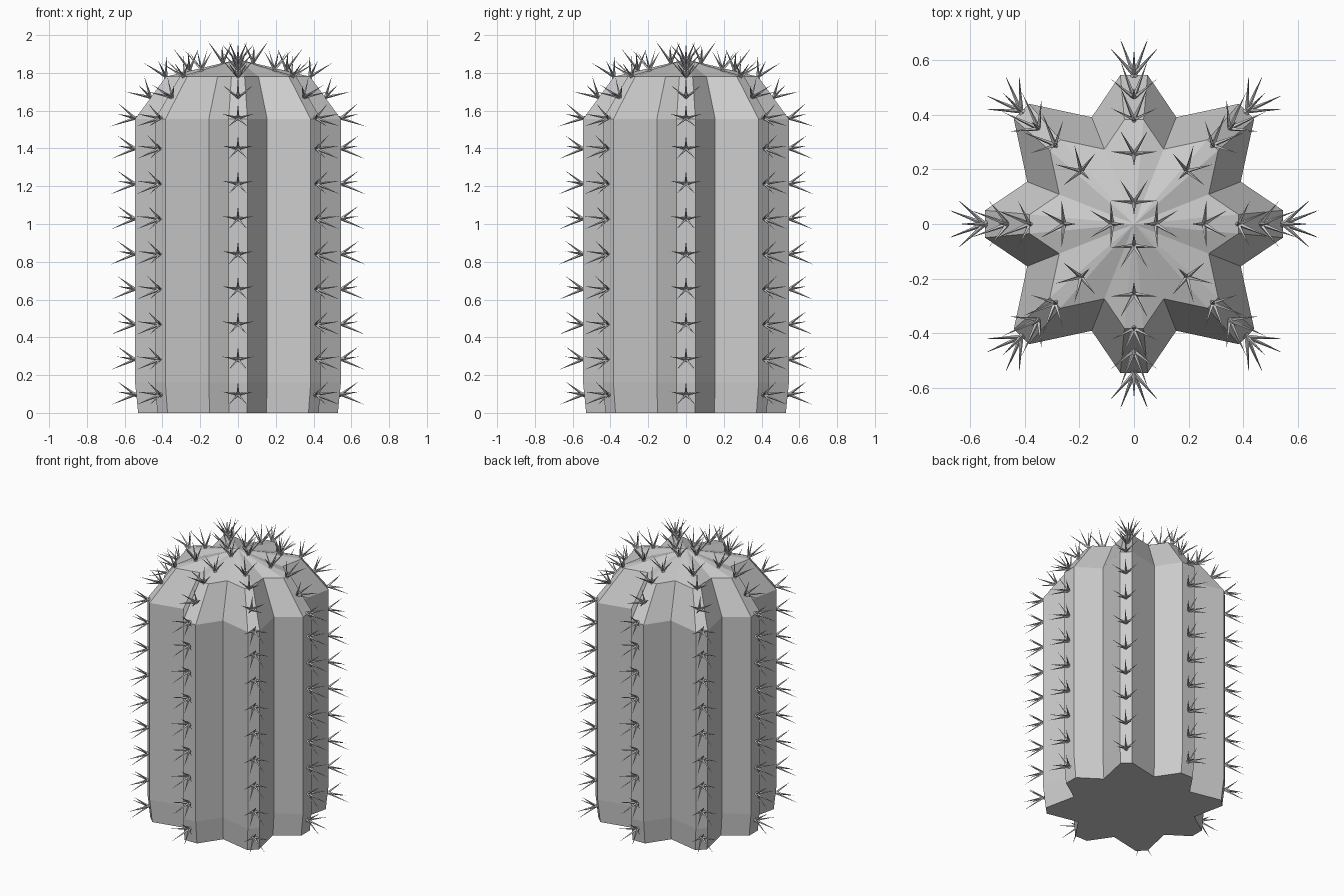
import bpy, bmesh, math
from mathutils import Matrix, Vector

if "Cube" in bpy.data.objects:
    bpy.data.objects.remove(bpy.data.objects["Cube"], do_unlink=True)

grey = bpy.data.materials.new("plain_grey")
grey.use_nodes = True
grey.diffuse_color = (0.6, 0.6, 0.6, 1)
grey.node_tree.nodes["Principled BSDF"].inputs["Base Color"].default_value = grey.diffuse_color


def finish(bm, name):
    bmesh.ops.recalc_face_normals(bm, faces=bm.faces)
    mesh = bpy.data.meshes.new(name)
    bm.to_mesh(mesh)
    bm.free()
    mesh.materials.append(grey)
    obj = bpy.data.objects.new(name, mesh)
    bpy.context.collection.objects.link(obj)
    return obj


RIBS = 8


def rib_radius(i):
    return 0.545 if i % 2 == 0 else 0.583


# Ribbed body: a flat tip and a valley for each rib, scaled at each level
outline = []
for i in range(RIBS):
    turn = Matrix.Rotation(i * math.tau / RIBS, 3, 'Z')
    half = 0.05 if i % 2 == 0 else 0.039
    for side in (-half, half):
        outline.append(turn @ Vector((rib_radius(i), side, 0)))
    valley = math.radians(21.6 if i % 2 == 0 else 23.4)
    outline.append(turn @ Vector((0.42 * math.cos(valley), 0.42 * math.sin(valley), 0)))

bm = bmesh.new()
rings = []
for z, scale in ((0, 0.97), (0.16, 1), (1.555, 1), (1.78, 0.7)):
    rings.append([bm.verts.new((p.x * scale, p.y * scale, z)) for p in outline])
count = len(outline)
for low, high in zip(rings, rings[1:]):
    for k in range(count):
        n = (k + 1) % count
        bm.faces.new((low[k], low[n], high[n], high[k]))
apex = bm.verts.new((0, 0, 1.872))
for k in range(count):
    bm.faces.new((rings[-1][k], rings[-1][(k + 1) % count], apex))
bm.faces.new(rings[0][::-1])
finish(bm, "cactus_body")

# Spine tips of one cluster: x outward, y sideways, z up the rib
TIPS = [Vector(t) for t in ((0.095, 0, 0.07), (0.095, 0.084, 0.015), (0.095, -0.084, 0.015),
                            (0.128, 0.05, -0.055), (0.128, -0.05, -0.055))]


def add_cluster(bm, place):
    for tip in TIPS:
        length = tip.length
        aim = tip.to_track_quat('Z', 'Y').to_matrix().to_4x4()
        shift = Matrix.Translation((0, 0, length / 2 - 0.006))
        bmesh.ops.create_cone(bm, cap_ends=True, segments=4, radius1=0.009, radius2=0,
                              depth=length + 0.012, matrix=place @ aim @ shift)


# Cluster rows: height, fraction of rib radius, upward tilt in degrees
rows = [(0.097 + 0.186 * i, 1.0, 0) for i in range(8)]
rows += [(1.56, 1.0, 5), (1.67, 0.847, 36), (1.78, 0.7, 55), (1.816, 0.47, 76)]

bm = bmesh.new()
for i in range(RIBS):
    turn = Matrix.Rotation(i * math.tau / RIBS, 4, 'Z')
    rib_rows = rows + [(1.855, 0.147, 78)] if i % 2 == 0 else rows
    for z, fraction, tilt in rib_rows:
        move = Matrix.Translation((rib_radius(i) * fraction, 0, z))
        lean = Matrix.Rotation(-math.radians(tilt), 4, 'Y')
        add_cluster(bm, turn @ move @ lean)
finish(bm, "spines")
